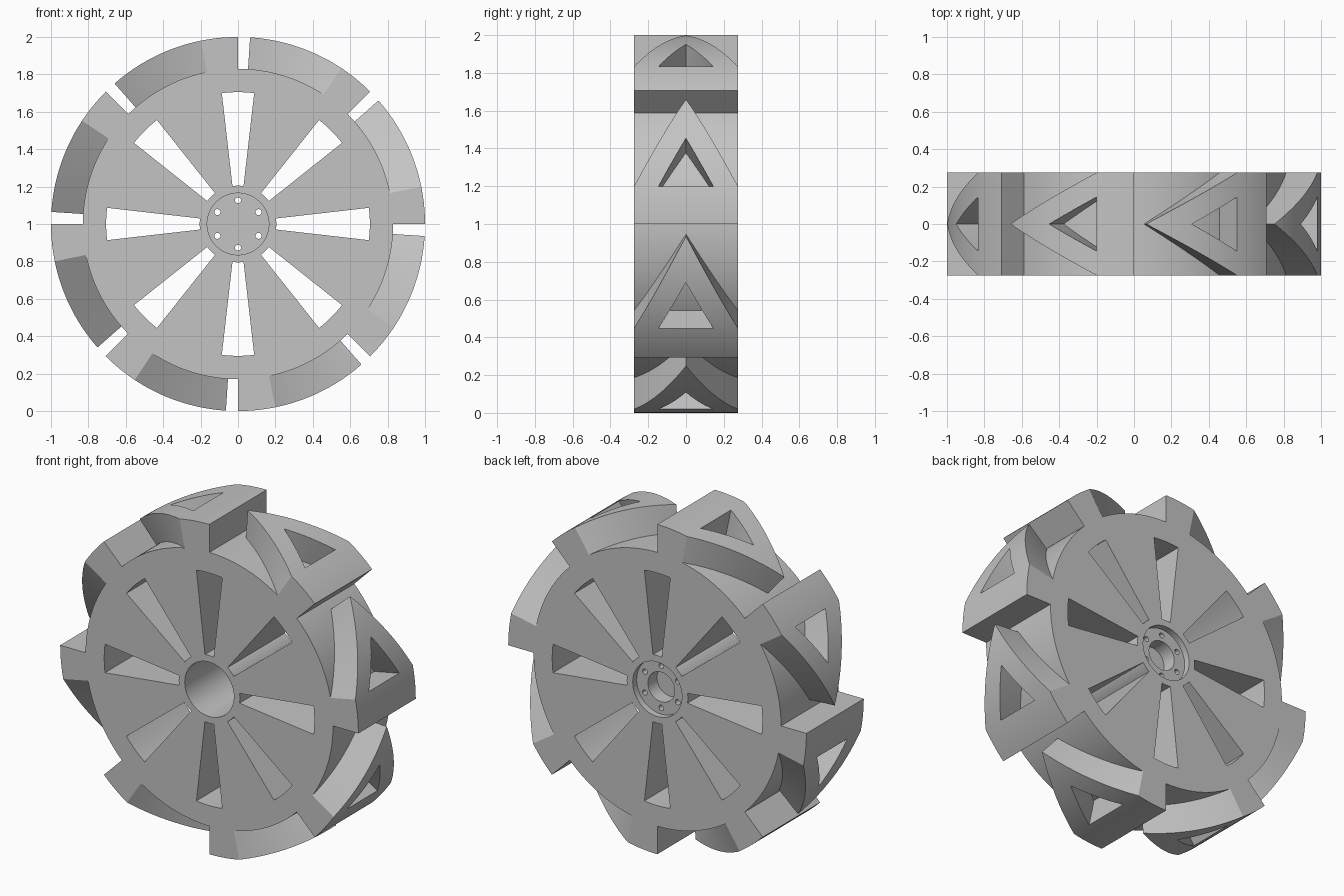
import bpy, bmesh
from math import sin, cos, pi, radians
from mathutils import Matrix

RIM_R, TREAD_R, HALF_W = 0.83, 1.0, 0.275
COUNT = 8
CENTRE = (0, 0, 1)

cube = bpy.data.objects.get("Cube")
if cube:
    bpy.data.objects.remove(cube, do_unlink=True)

grey = bpy.data.materials.new("plain_grey")
grey.use_nodes = True
grey.diffuse_color = (0.55, 0.55, 0.55, 1)
grey.node_tree.nodes["Principled BSDF"].inputs["Base Color"].default_value = (0.55, 0.55, 0.55, 1)


def make_object(name, bm):
    bmesh.ops.remove_doubles(bm, verts=bm.verts, dist=1e-5)
    bmesh.ops.recalc_face_normals(bm, faces=bm.faces)
    mesh = bpy.data.meshes.new(name)
    bm.to_mesh(mesh)
    bm.free()
    mesh.materials.append(grey)
    obj = bpy.data.objects.new(name, mesh)
    obj.location = CENTRE
    bpy.context.collection.objects.link(obj)
    return obj


def add_cylinder(bm, radius, y0, y1, segments, x=0, z=0):
    """Cylinder along the axle."""
    place = Matrix.Translation((x, (y0 + y1) / 2, z)) @ Matrix.Rotation(pi / 2, 4, 'X')
    bmesh.ops.create_cone(bm, cap_ends=True, segments=segments, radius1=radius,
                          radius2=radius, depth=y1 - y0, matrix=place)


def cylinder(name, *args):
    bm = bmesh.new()
    add_cylinder(bm, *args)
    return make_object(name, bm)


def swept_block(name, stations, r0, r1):
    """Block wrapped round the axle; stations are (angle, half width)."""
    bm = bmesh.new()
    rings = []
    for a, w in stations:
        rings.append([bm.verts.new((r * cos(a), y, r * sin(a)))
                      for r, y in ((r0, -w), (r1, -w), (r1, w), (r0, w))])
    for p, q in zip(rings, rings[1:]):
        for i in range(4):
            j = (i + 1) % 4
            bm.faces.new((p[i], p[j], q[j], q[i]))
    bm.faces.new(rings[0])
    if stations[-1][1] > 0:
        bm.faces.new(rings[-1])
    bmesh.ops.remove_doubles(bm, verts=bm.verts, dist=1e-5)
    return make_object(name, bm)


def taper(a0, w0, a1, w1, steps):
    return [(radians(a0 + (a1 - a0) * i / steps), w0 + (w1 - w0) * i / steps)
            for i in range(steps + 1)]


def cut(target, cutter):
    cutter.hide_render = True
    mod = target.modifiers.new("cut", 'BOOLEAN')
    mod.operation, mod.solver, mod.object = 'DIFFERENCE', 'EXACT', cutter
    bpy.context.view_layer.update()
    with bpy.context.temp_override(object=target, active_object=target,
                                   selected_objects=[target]):
        bpy.ops.object.modifier_apply(modifier=mod.name)
    bpy.data.objects.remove(cutter, do_unlink=True)


def smooth(obj):
    bpy.ops.object.select_all(action='DESELECT')
    obj.select_set(True)
    bpy.context.view_layer.objects.active = obj
    bpy.ops.object.shade_smooth_by_angle(angle=radians(25))


# Solid wheel disc
wheel = cylinder("wheel_disc", RIM_R, -HALF_W, HALF_W, 192)

# Tapered slots between the spokes
bm = bmesh.new()
for k in range(COUNT):
    mid = 2 * pi * k / COUNT
    outline = [(0.205, -8.3 + 16.6 * i / 8) for i in range(9)]
    outline += [(0.705, 7.05 - 14.1 * i / 8) for i in range(9)]
    ends = [[bm.verts.new((r * cos(mid + radians(d)), y, r * sin(mid + radians(d))))
             for r, d in outline] for y in (-0.4, 0.4)]
    for ring in ends:
        bm.faces.new(ring)
    for i in range(len(outline)):
        j = (i + 1) % len(outline)
        bm.faces.new((ends[0][i], ends[0][j], ends[1][j], ends[1][i]))
cut(wheel, make_object("slot_cutter", bm))

# Hub: deep front bore, shallow rear recess, blind pocket and bolt holes
cut(wheel, cylinder("bore_cutter", 0.165, -0.4, 0.12, 64))
cut(wheel, cylinder("recess_cutter", 0.165, 0.237, 0.4, 64))
cut(wheel, cylinder("pocket_cutter", 0.09, 0.15, 0.4, 48))
bm = bmesh.new()
for k in range(6):
    a = pi / 2 + k * pi / 3
    add_cylinder(bm, 0.016, 0.0, 0.4, 20, 0.127 * cos(a), 0.127 * sin(a))
cut(wheel, make_object("bolt_cutter", bm))
smooth(wheel)

# Arrow-shaped tread lug with a triangular window down to the disc
lug = swept_block("tread_lug",
                  taper(0, HALF_W, 11.5, HALF_W, 8) + taper(11.5, HALF_W, 41.3, 0, 20)[1:],
                  RIM_R - 0.004, TREAD_R)
cut(lug, swept_block("window_cutter", taper(11.5, 0.145, 27, 0, 10), 0.75, 1.1))
smooth(lug)

# Repeat the lug round the wheel
for k in range(1, COUNT):
    copy = bpy.data.objects.new(f"tread_lug_{k + 1}", lug.data)
    copy.location = CENTRE
    copy.rotation_euler.y = -2 * pi * k / COUNT
    bpy.context.collection.objects.link(copy)
